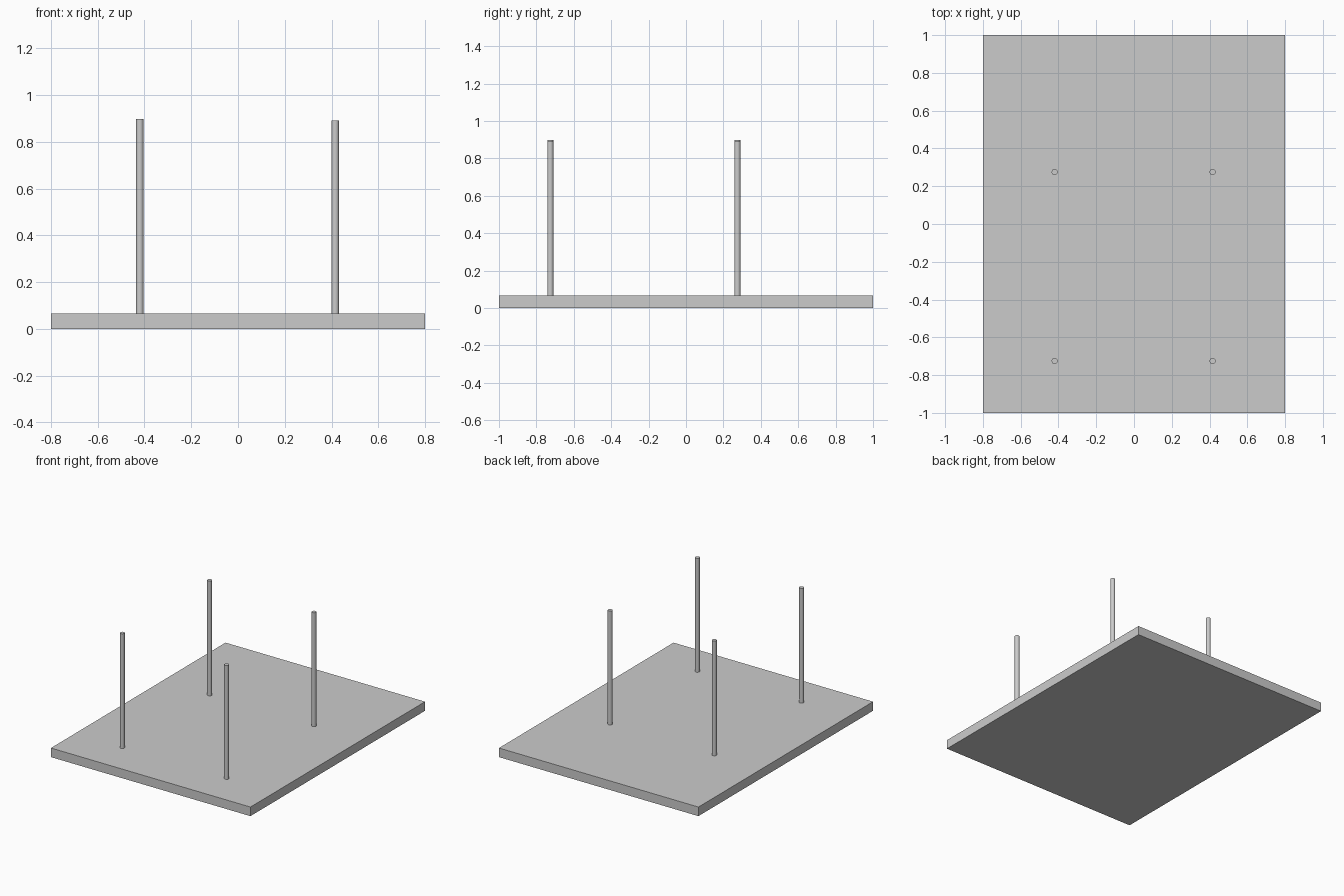
import bpy
import math

if "Cube" in bpy.data.objects:
    bpy.data.objects.remove(bpy.data.objects["Cube"])

PLATE_TOP = 0.066
ROD_RADIUS = 0.016


# Flat rectangular base plate
def add_plate():
    bpy.ops.mesh.primitive_cube_add(size=1, location=(0, 0, PLATE_TOP / 2))
    plate = bpy.context.object
    plate.name = "base_plate"
    plate.scale = (1.6, 2.0, PLATE_TOP)
    bpy.ops.object.transform_apply(location=False, rotation=False, scale=True)


# Thin upright rod standing on the plate
def add_rod(name, x, y, top):
    height = top - PLATE_TOP
    bpy.ops.mesh.primitive_cylinder_add(
        vertices=32, radius=ROD_RADIUS, depth=height,
        location=(x, y, PLATE_TOP + height / 2))
    bpy.context.object.name = name
    bpy.ops.object.shade_smooth_by_angle(angle=math.radians(30))


add_plate()

# Two rows of rods; the left pair is slightly taller
for side, x, top in (("left", -0.42, 0.898), ("right", 0.416, 0.892)):
    for row, y in (("front", -0.725), ("back", 0.275)):
        add_rod(f"{row}_{side}_rod", x, y, top)
